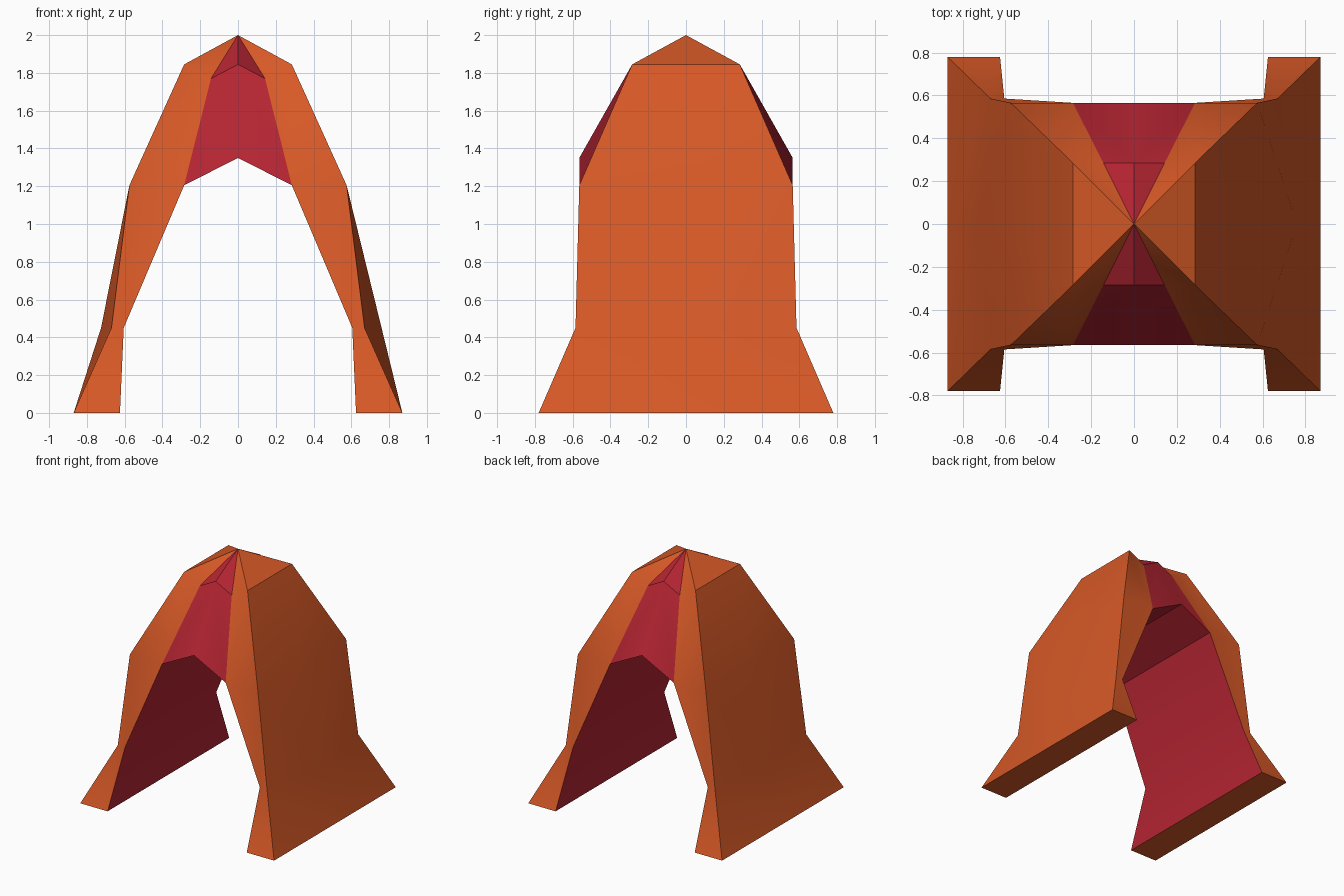
import bpy, bmesh, math

if "Cube" in bpy.data.objects:
    bpy.data.objects.remove(bpy.data.objects["Cube"])


def material(name, rgb):
    m = bpy.data.materials.new(name)
    m.diffuse_color = (*rgb, 1)
    m.use_nodes = True
    m.node_tree.nodes["Principled BSDF"].inputs["Base Color"].default_value = m.diffuse_color
    return m


ORANGE, RED = 0, 1
# Levels from top to ground: depth y, outer x, outer z, inner x, inner z
LEVELS = [
    (0.0, 0.0, 2.0, 0.0, 2.0),
    (0.285, 0.285, 1.845, 0.143, 1.77),
    (0.565, 0.575, 1.205, 0.285, 1.205),
    (0.585, 0.67, 0.45, 0.605, 0.45),
    (0.78, 0.87, 0.0, 0.625, 0.0),
]
BULGE = {1: 0.76, -1: 0.725}          # side walls bow outward at this level
RIDGE = [(0.0, 2.0), (0.285, 1.845), (0.565, 1.35)]   # gable centre: y, z

bm = bmesh.new()


def face(points, mat):
    pts = []
    for p in points:
        if p not in pts:
            pts.append(p)
    f = bm.faces.new([bm.verts.new(p) for p in pts])
    f.material_index = mat


def outer(i, sx, sy):
    y, x, z, _, _ = LEVELS[i]
    return (sx * x, sy * y, z)


def inner(i, sx, sy):
    y, _, _, x, z = LEVELS[i]
    return (sx * x, sy * y, z)


def mid(i, sx):
    x = BULGE[sx] if i == 3 else LEVELS[i][1]
    return (sx * x, 0.0, LEVELS[i][2])


def ridge(i, sy):
    return (0.0, sy * RIDGE[i][0], RIDGE[i][1])


for sx in (1, -1):
    for sy in (1, -1):
        for i in range(4):
            # orange edge strip on the front and back
            face([outer(i, sx, sy), outer(i + 1, sx, sy),
                  inner(i + 1, sx, sy), inner(i, sx, sy)], ORANGE)
            # orange side wall, half the depth
            face([outer(i, sx, sy), outer(i + 1, sx, sy),
                  mid(i + 1, sx), mid(i, sx)], ORANGE)
        # red gable panel
        for i in range(2):
            face([ridge(i, sy), ridge(i + 1, sy),
                  inner(i + 1, sx, sy), inner(i, sx, sy)], RED)
    # red lining of the passage
    for i in (2, 3):
        face([inner(i, sx, 1), inner(i + 1, sx, 1),
              inner(i + 1, sx, -1), inner(i, sx, -1)], RED)
    # red ceiling
    face([ridge(2, 1), inner(2, sx, 1), inner(2, sx, -1), ridge(2, -1)], RED)
    # underside of the foot
    face([outer(4, sx, 1), mid(4, sx), outer(4, sx, -1),
          inner(4, sx, -1), inner(4, sx, 1)], ORANGE)

bmesh.ops.remove_doubles(bm, verts=bm.verts[:], dist=0.0005)
bmesh.ops.recalc_face_normals(bm, faces=bm.faces[:])
mesh = bpy.data.meshes.new("tent_canopy")
bm.to_mesh(mesh)
bm.free()
mesh.materials.append(material("orange cloth", (0.68, 0.10, 0.02)))
mesh.materials.append(material("crimson lining", (0.46, 0.018, 0.032)))

tent = bpy.data.objects.new("tent_canopy", mesh)
bpy.context.collection.objects.link(tent)
bpy.context.view_layer.objects.active = tent
tent.select_set(True)
bpy.ops.object.shade_smooth_by_angle(angle=math.radians(30))
